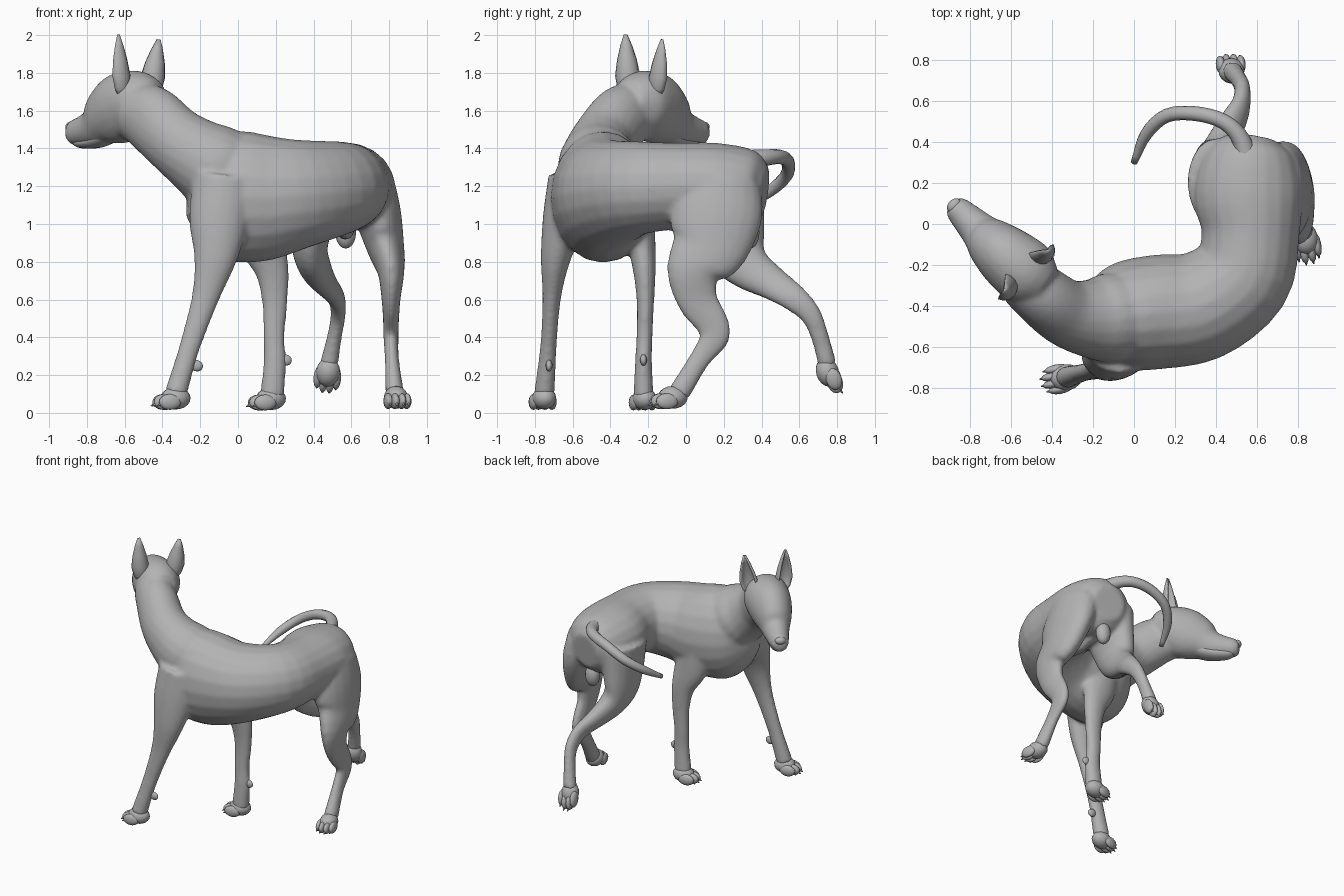
import bpy
import bmesh
import math
from mathutils import Vector, Matrix

if "Cube" in bpy.data.objects:
    bpy.data.objects.remove(bpy.data.objects["Cube"])

grey = bpy.data.materials.new("plain_grey")
grey.use_nodes = True
grey.diffuse_color = (0.45, 0.45, 0.45, 1)
grey.node_tree.nodes["Principled BSDF"].inputs["Base Color"].default_value = (0.45, 0.45, 0.45, 1)

Z = Vector((0, 0, 1))
HEAD_FWD = Vector((-0.72, 0.69, 0)).normalized()
HEAD_SIDE = Vector((0.69, 0.72, 0)).normalized()


def finish(name, bm):
    bmesh.ops.recalc_face_normals(bm, faces=bm.faces)
    mesh = bpy.data.meshes.new(name)
    bm.to_mesh(mesh)
    bm.free()
    mesh.materials.append(grey)
    mesh.shade_smooth()
    obj = bpy.data.objects.new(name, mesh)
    bpy.context.collection.objects.link(obj)
    return obj


def catmull(rows, steps=4):
    """Smooth a list of (x, y, z, half width, half depth) stations."""
    pts = [Vector(r) for r in rows]
    pts = [pts[0] * 2 - pts[1]] + pts + [pts[-1] * 2 - pts[-2]]
    out = []
    for a, b, c, d in zip(pts, pts[1:], pts[2:], pts[3:]):
        for i in range(steps):
            t = i / steps
            out.append(0.5 * (2 * b + (c - a) * t + (2 * a - 5 * b + 4 * c - d) * t ** 2
                              + (3 * b - a - 3 * c + d) * t ** 3))
    return out + [pts[-2]]


def loft(bm, rows, up=Z, sides=20):
    """Elliptical rings along a path; 'up' is the direction of the depth axis."""
    st = catmull(rows)
    rings = []
    for i, s in enumerate(st):
        p = Vector(s[:3])
        t = (Vector(st[min(i + 1, len(st) - 1)][:3]) - Vector(st[max(i - 1, 0)][:3])).normalized()
        u = (up - t * up.dot(t)).normalized()
        side = t.cross(u)
        rings.append([bm.verts.new(p + side * s[3] * math.cos(a) + u * s[4] * math.sin(a))
                      for a in (k * math.tau / sides for k in range(sides))])
    for r, q in zip(rings, rings[1:]):
        for k in range(sides):
            n = (k + 1) % sides
            bm.faces.new((r[k], r[n], q[n], q[k]))
    bm.faces.new(rings[0][::-1])
    bm.faces.new(rings[-1])


def frame(p, fwd, up):
    f = Vector(fwd).normalized()
    u = (Vector(up) - f * f.dot(Vector(up))).normalized()
    m = Matrix((f, u.cross(f), u)).transposed().to_4x4()
    m.translation = Vector(p)
    return m


def ball(bm, m, offset, radii):
    bmesh.ops.create_uvsphere(bm, u_segments=14, v_segments=10, radius=1,
                              matrix=m @ Matrix.Translation(offset) @ Matrix.Diagonal((*radii, 1)))


# Torso, neck, head and legs, fused into one skin
bm = bmesh.new()
torso = [(.58, .42, 1.17, .12, .13), (.57, .34, 1.18, .22, .21), (.56, .15, 1.2, .27, .23),
         (.57, -.05, 1.2, .24, .23), (.525, -.26, 1.19, .25, .25), (.33, -.4, 1.16, .27, .29),
         (.12, -.43, 1.14, .28, .34), (-.05, -.45, 1.15, .265, .34), (-.17, -.47, 1.16, .2, .26),
         (-.26, -.48, 1.17, .09, .13)]
neck = [(.02, -.44, 1.2, .19, .23), (-.12, -.46, 1.3, .22, .23), (-.23, -.46, 1.37, .19, .2),
        (-.34, -.43, 1.45, .165, .18), (-.45, -.35, 1.55, .15, .18), (-.54, -.27, 1.6, .14, .16)]
head = [(-.43, -.31, 1.66, .1, .1), (-.51, -.25, 1.65, .16, .165), (-.61, -.17, 1.615, .155, .19),
        (-.69, -.1, 1.565, .13, .16), (-.75, -.04, 1.515, .098, .108), (-.83, .04, 1.49, .075, .078),
        (-.87, .08, 1.485, .062, .068), (-.89, .1, 1.485, .04, .045)]
front_near = [(-.07, -.6, 1.24, .13, .17), (-.1, -.645, 1.02, .115, .16), (-.12, -.69, .82, .08, .115),
              (-.17, -.71, .62, .05, .075), (-.24, -.725, .4, .043, .058), (-.28, -.735, .27, .047, .055),
              (-.33, -.75, .1, .055, .06)]
front_far = [(.08, -.3, 1.1, .14, .16), (.13, -.24, .9, .08, .13), (.18, -.22, .75, .06, .09),
             (.195, -.215, .58, .046, .068), (.19, -.22, .4, .043, .057), (.195, -.225, .27, .045, .06),
             (.18, -.225, .08, .055, .065)]
hind_near = [(.69, .18, 1.21, .14, .22), (.74, .16, 1.05, .125, .245), (.78, .12, .88, .1, .21),
             (.81, .04, .75, .072, .145), (.81, .06, .6, .05, .11), (.81, .135, .48, .042, .09),
             (.81, .15, .4, .04, .08), (.815, .07, .28, .038, .057), (.83, -.04, .1, .05, .06)]
hind_far = [(.41, .2, 1.2, .15, .22), (.39, .22, 1.02, .12, .2), (.38, .26, .87, .095, .17),
            (.41, .33, .77, .085, .125), (.46, .45, .69, .065, .095), (.52, .57, .61, .047, .075),
            (.53, .66, .52, .04, .058), (.51, .71, .4, .04, .048), (.48, .75, .25, .05, .05)]
sheath = [(.57, .2, 1.0, .04, .05), (.57, .08, .96, .045, .045), (.56, -.06, .96, .03, .03)]
for part in (torso, neck, head, sheath):
    loft(bm, part)
for leg in (front_near, front_far):
    loft(bm, leg, Vector((-1, 0, 0)))
loft(bm, hind_near, Vector((0, -1, 0)))
loft(bm, hind_far, Vector((0, -1, -.3)))
body = finish("body", bm)
remesh = body.modifiers.new("fuse", 'REMESH')
remesh.mode = 'VOXEL'
remesh.voxel_size = 0.014
remesh.use_smooth_shade = True
relax = body.modifiers.new("relax", 'SMOOTH')
relax.factor = 0.5
relax.iterations = 9

# Tail, sweeping sideways and down
bm = bmesh.new()
loft(bm, [(.56, .27, 1.33, .06, .06), (.525, .41, 1.35, .045, .045), (.44, .5, 1.355, .038, .038),
          (.3, .54, 1.325, .036, .036), (.16, .53, 1.255, .034, .034), (.06, .44, 1.17, .03, .03),
          (0, .3, 1.08, .016, .016)], sides=12)
finish("tail", bm)

# Lower jaw, nose and eyes
bm = bmesh.new()
loft(bm, [(-.64, -.15, 1.5, .08, .05), (-.73, -.06, 1.445, .07, .04),
          (-.82, .03, 1.43, .052, .03), (-.86, .07, 1.435, .03, .018)], sides=14)
finish("lower_jaw", bm)
bm = bmesh.new()
ball(bm, frame((-.88, .09, 1.515), HEAD_FWD, Z), (0, 0, 0), (.03, .04, .028))
finish("nose", bm)
for label, s in (("near", -1), ("far", 1)):
    bm = bmesh.new()
    ball(bm, frame(Vector((-.7, -.09, 1.61)) + HEAD_SIDE * s * .105, HEAD_FWD, Z),
         (0, 0, 0), (.026, .018, .017))
    finish("eye_" + label, bm)


# Upright cupped ears, rooted in the skull
def ear(name, base, tip, turn):
    bm = bmesh.new()
    out = (HEAD_FWD + HEAD_SIDE * turn).normalized()
    side = out.cross(Z)
    rows = []
    for t, w in ((0, .025), (.15, .05), (.35, .06), (.6, .046), (.82, .026), (1, .004)):
        centre = Vector(base).lerp(Vector(tip), t)
        rows.append([bm.verts.new(centre + side * w * math.sin(a) - out * w * (math.cos(a) - .3))
                     for a in (math.radians(d) for d in range(-100, 101, 25))])
    for r, q in zip(rows, rows[1:]):
        for k in range(len(r) - 1):
            bm.faces.new((r[k], r[k + 1], q[k + 1], q[k]))
    obj = finish(name, bm)
    shell = obj.modifiers.new("thickness", 'SOLIDIFY')
    shell.thickness = 0.014
    shell.offset = 0


ear("ear_near", (-.61, -.31, 1.67), (-.635, -.32, 2.0), -.5)
ear("ear_far", (-.46, -.16, 1.67), (-.42, -.125, 1.975), .5)


# Paws with four toes and short claws
def paw(name, p, fwd, up=Z):
    bm = bmesh.new()
    m = frame(p, fwd, up)
    ball(bm, m, (-.02, 0, .01), (.08, .064, .06))
    for y, x in ((-.05, .03), (-.018, .052), (.018, .052), (.05, .03)):
        ball(bm, m, (x - .01, y, -.01), (.06, .023, .042))
        bmesh.ops.create_cone(bm, cap_ends=True, segments=6, radius1=.011, radius2=.003, depth=.03,
                              matrix=m @ Matrix.Translation((x + .045, y, -.025))
                              @ Matrix.Rotation(math.radians(115), 4, 'Y'))
    finish(name, bm)


paw("front_paw_near", (-.35, -.755, .068), (-1, -.2, 0))
paw("front_paw_far", (.155, -.225, .065), (-1, -.2, 0))
paw("hind_paw_near", (.84, -.09, .072), (.2, -1, 0))
paw("hind_paw_far", (.475, .765, .2), (-.1, .3, -.9), (0, -1, -.3))

# Dewclaws behind the front wrists
for label, spot in (("near", (-.22, -.725, .25)), ("far", (.25, -.225, .28))):
    bm = bmesh.new()
    ball(bm, frame(spot, (1, 0, -.3), Z), (0, 0, 0), (.036, .018, .03))
    finish("dewclaw_" + label, bm)

# Bulge below the tail between the thighs
bm = bmesh.new()
ball(bm, frame((.57, .34, .955), (0, -1, 0), Z), (0, 0, 0), (.05, .055, .085))
finish("rear_underside_bulge", bm)
